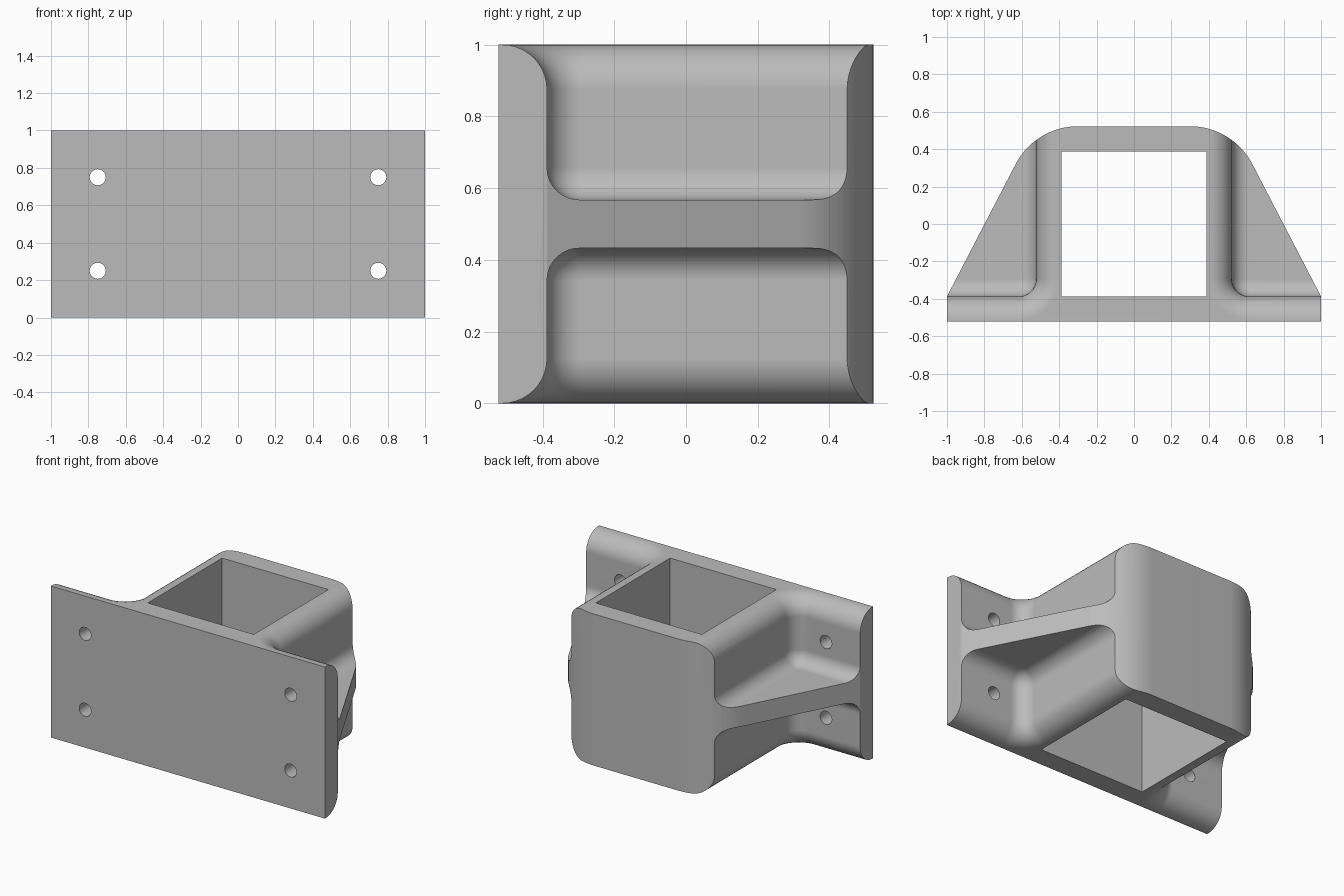
import bpy, bmesh
from math import sin, cos, pi, sqrt, radians

cube = bpy.data.objects.get("Cube")
if cube:
    bpy.data.objects.remove(cube, do_unlink=True)

HALF = 0.5225            # half size of the square socket
WALL = 0.135             # wall, plate and rib thickness
INNER = HALF - WALL
FILLET = 0.09            # concave fillet around the rib
ROUND = 0.125            # convex rounding of the top and bottom rims
CORNER = 0.095           # fillet between plate and socket wall
RIB_TOP = 0.5 + WALL / 2

grey = bpy.data.materials.new("light grey")
grey.use_nodes = True
colour = (0.5, 0.5, 0.5, 1)
grey.diffuse_color = colour
grey.node_tree.nodes["Principled BSDF"].inputs["Base Color"].default_value = colour


def loft(name, rings):
    """Closed solid through a stack of (z, outline) rings."""
    bm = bmesh.new()
    loops = [[bm.verts.new((x, y, z)) for x, y in pts] for z, pts in rings]
    n = len(loops[0])
    for low, high in zip(loops, loops[1:]):
        for i in range(n):
            j = (i + 1) % n
            bm.faces.new((low[i], low[j], high[j], high[i]))
    bm.faces.new(loops[0][::-1])
    bm.faces.new(loops[-1])
    bmesh.ops.recalc_face_normals(bm, faces=bm.faces)
    mesh = bpy.data.meshes.new(name)
    bm.to_mesh(mesh)
    bm.free()
    mesh.materials.append(grey)
    obj = bpy.data.objects.new(name, mesh)
    bpy.context.collection.objects.link(obj)
    return obj


def activate(obj):
    bpy.ops.object.select_all(action='DESELECT')
    obj.select_set(True)
    bpy.context.view_layer.objects.active = obj


def cut(target, cutter):
    cutter.hide_render = True
    mod = target.modifiers.new("cut", 'BOOLEAN')
    mod.operation = 'DIFFERENCE'
    mod.solver = 'EXACT'
    mod.object = cutter
    activate(target)
    bpy.ops.object.modifier_apply(modifier=mod.name)
    bpy.data.objects.remove(cutter, do_unlink=True)


# Body: plate and socket outline with large rounded back corners
BEND, BEND_X, START = 0.375, 0.3, radians(27.4)
right_side = [(1, -HALF), (1, -INNER)]
for i in range(17):
    a = START + (pi / 2 - START) * i / 16
    right_side.append((BEND_X + BEND * cos(a), HALF - BEND + BEND * sin(a)))
outline = right_side + [(-x, y) for x, y in reversed(right_side)]
body = loft("post_bracket", [(0, outline), (1, outline)])

# Square socket for the post
square = [(INNER, -INNER), (INNER, INNER), (-INNER, INNER), (-INNER, -INNER)]
cut(body, loft("socket_cutter", [(-0.1, square), (1.1, square)]))


def pocket_outline(d):
    """Space beside the socket, moved d away from wall and plate."""
    cx, cy, r = HALF + CORNER, -INNER + CORNER, CORNER - d
    pts = [(1.2, cy - r)]
    for i in range(11):
        a = 1.5 * pi - pi / 2 * i / 10
        pts.append((cx + r * cos(a), cy + r * sin(a)))
    return pts + [(cx - r, 0.7), (1.2, 0.7)]


# Height and offset steps: fillet at the rib, rounding at the rim
STEPS = 10
levels = []
for i in range(STEPS + 1):
    a = pi / 2 * i / STEPS
    levels.append((RIB_TOP + FILLET * (1 - cos(a)), FILLET * (1 - sin(a))))
for i in range(STEPS + 1):
    a = pi / 2 * i / STEPS
    levels.append((1 - ROUND + ROUND * sin(a), -ROUND * (1 - cos(a))))
levels.append((1.1, -ROUND))

# Four pockets leave a rib on each side
for side in (1, -1):
    for upper in (True, False):
        rings = [(z if upper else 1 - z, [(side * x, y) for x, y in pocket_outline(d)])
                 for z, d in levels]
        cut(body, loft("pocket_cutter", rings))

# Bolt holes through the plate
for x in (-0.75, 0.75):
    for z in (0.25, 0.75):
        bpy.ops.mesh.primitive_cylinder_add(vertices=32, radius=0.043, depth=0.5,
                                            location=(x, -0.45, z),
                                            rotation=(pi / 2, 0, 0))
        drill = bpy.context.object
        drill.data.materials.append(grey)
        cut(body, drill)

activate(body)
bpy.ops.object.shade_smooth_by_angle(angle=radians(30))
normals = body.modifiers.new("even shading", 'WEIGHTED_NORMAL')
normals.keep_sharp = True
